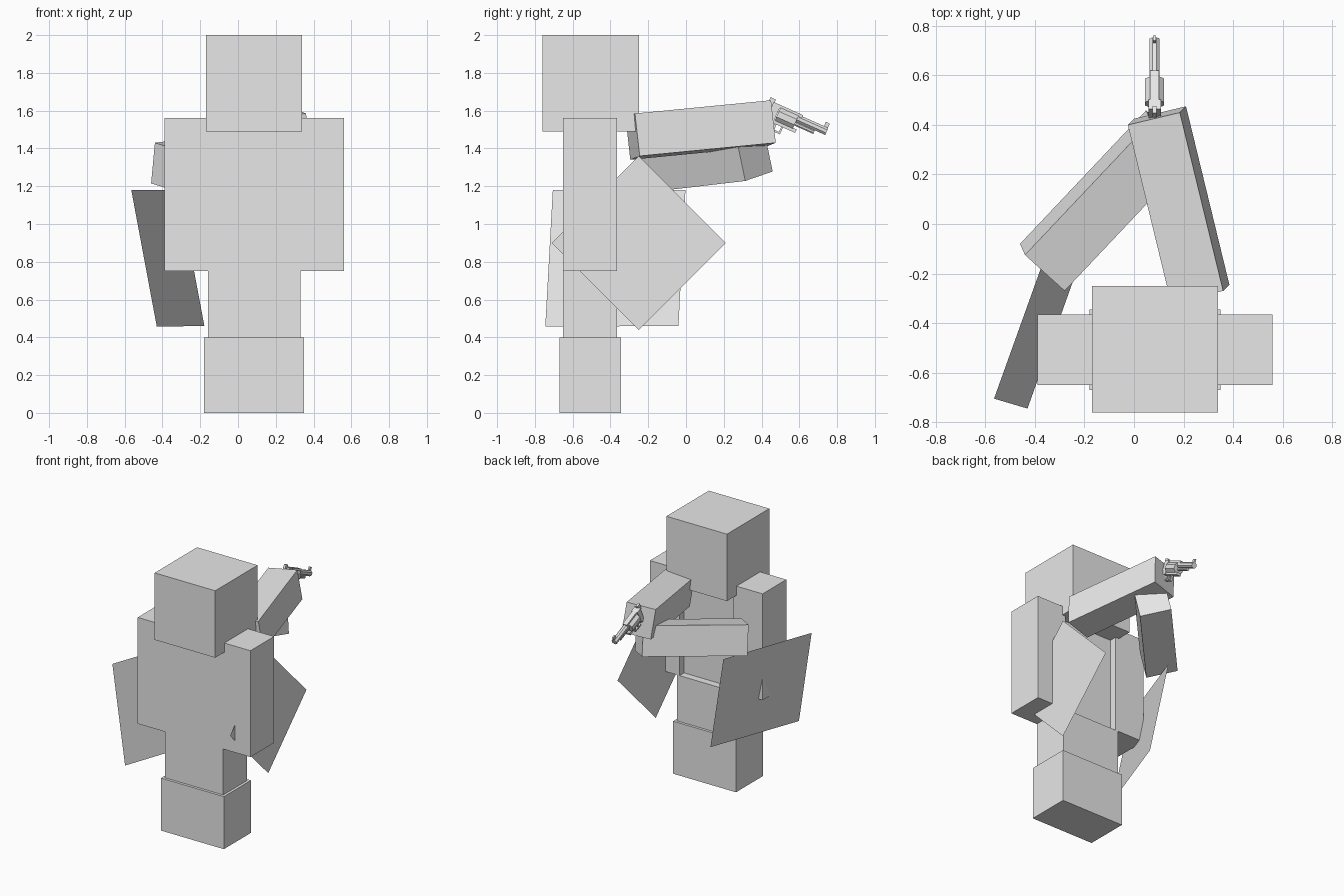
import bpy, bmesh, math
from mathutils import Vector, Matrix

if "Cube" in bpy.data.objects:
    bpy.data.objects.remove(bpy.data.objects["Cube"])

grey = bpy.data.materials.new("plain grey")
grey.diffuse_color = (0.8, 0.8, 0.8, 1)
grey.use_nodes = True
grey.node_tree.nodes["Principled BSDF"].inputs["Base Color"].default_value = grey.diffuse_color


def finish(name, bm):
    bmesh.ops.recalc_face_normals(bm, faces=bm.faces)
    me = bpy.data.meshes.new(name)
    bm.to_mesh(me)
    bm.free()
    me.materials.append(grey)
    ob = bpy.data.objects.new(name, me)
    bpy.context.collection.objects.link(ob)
    return ob


def slab(name, corner, a, b, c):
    """Box spanned by three edge vectors from a corner."""
    p, a, b, c = (Vector(v) for v in (corner, a, b, c))
    bm = bmesh.new()
    bmesh.ops.create_cube(bm, size=1)
    for v in bm.verts:
        i, j, k = (t + 0.5 for t in v.co)
        v.co = p + a * i + b * j + c * k
    return finish(name, bm)


def box(name, x, y, z):
    return slab(name, (x[0], y[0], z[0]), (x[1] - x[0], 0, 0),
                (0, y[1] - y[0], 0), (0, 0, z[1] - z[0]))


def sheet(name, pts):
    bm = bmesh.new()
    bm.faces.new([bm.verts.new(p) for p in pts])
    return finish(name, bm)


# Head, body and base
box("head", (-0.17, 0.34), (-0.76, -0.25), (1.49, 2.0))
box("torso", (-0.16, 0.33), (-0.65, -0.42), (0.75, 1.5))
box("waist", (-0.16, 0.33), (-0.65, -0.365), (0.4, 0.75))
box("base", (-0.18, 0.35), (-0.67, -0.345), (0.0, 0.4))
box("right_side_block", (0.31, 0.56), (-0.65, -0.365), (0.75, 1.56))
box("left_side_block", (-0.39, -0.14), (-0.65, -0.365), (0.75, 1.56))

# Outstretched arms: start corner, length, width, height
slab("right_arm", (0.36, -0.27, 1.585), (-0.175, 0.72, 0.07),
     (-0.21, -0.05, -0.02), (0.025, 0.025, -0.225))
slab("left_arm", (-0.44, -0.125, 1.43), (0.509, 0.539, 0.063),
     (0.16, -0.145, -0.05), (-0.02, 0.045, -0.215))

# Paper-thin side sheets
sheet("right_sheet", [(0.43, -0.25 + 0.46 * math.cos(i * math.pi / 2),
                       0.9 + 0.46 * math.sin(i * math.pi / 2)) for i in range(4)])
sheet("left_sheet", [(-0.565, -0.705, 1.18), (-0.43, -0.745, 0.457),
                     (-0.178, -0.04, 0.46), (-0.313, -0.003, 1.18)])

# Revolver, built along +y and then tipped downwards
GUN = Matrix.Translation((0.083, 0.471, 1.612)) @ Matrix.Rotation(math.radians(-24), 4, 'X')


def gun_box(name, x, y, z):
    box(name, (-x, x), y, z).data.transform(GUN)


def gun_tube(name, r, y, z, sides=8):
    bm = bmesh.new()
    bmesh.ops.create_cone(bm, cap_ends=True, segments=sides, radius1=r, radius2=r,
                          depth=y[1] - y[0])
    turn = Matrix.Rotation(math.pi / 2, 4, 'X') @ Matrix.Rotation(math.pi / sides, 4, 'Z')
    bm.transform(GUN @ Matrix.Translation((0, (y[0] + y[1]) / 2, z)) @ turn)
    finish(name, bm)


gun_tube("gun_barrel", 0.022, (0.12, 0.3), 0.0)
gun_tube("gun_rod", 0.012, (0.12, 0.24), -0.03)
gun_tube("gun_cylinder", 0.042, (0.025, 0.13), -0.022)
gun_box("gun_frame_top", 0.018, (-0.01, 0.15), (0.01, 0.028))
gun_box("gun_frame_bottom", 0.018, (-0.01, 0.15), (-0.075, -0.055))
gun_box("gun_frame_back", 0.025, (-0.02, 0.022), (-0.075, 0.028))
gun_box("gun_grip", 0.02, (-0.05, 0.0), (-0.15, -0.06))
gun_box("gun_hammer", 0.008, (-0.045, -0.015), (0.0, 0.045))
gun_box("gun_sight", 0.006, (0.275, 0.298), (0.015, 0.045))
gun_box("gun_trigger", 0.006, (0.03, 0.042), (-0.105, -0.07))
# Trigger guard
gun_box("gun_guard_bottom", 0.008, (0.0, 0.08), (-0.115, -0.105))
gun_box("gun_guard_front", 0.008, (0.07, 0.08), (-0.115, -0.07))
